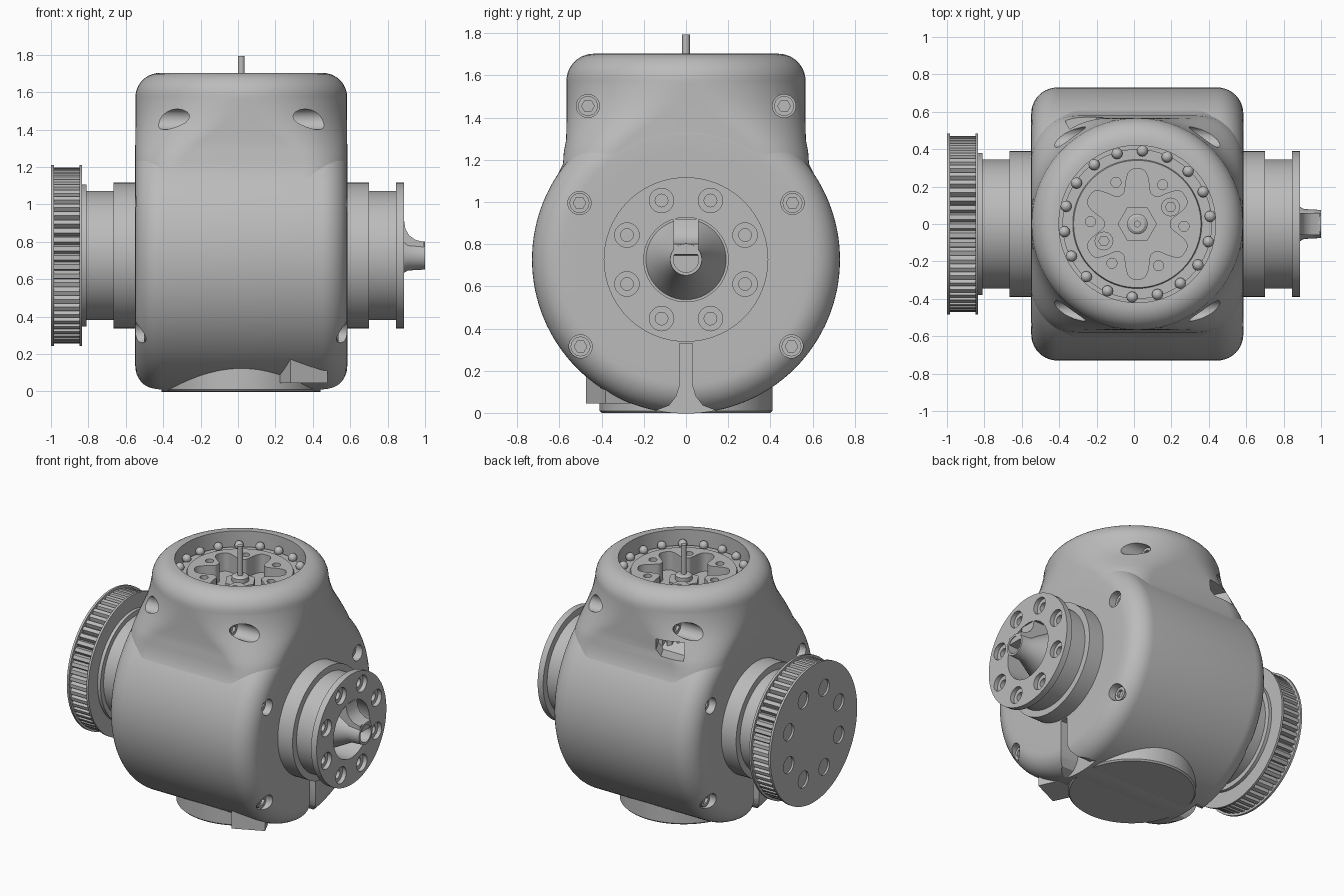
import bpy, bmesh
from math import sin, cos, pi, sqrt, radians, tau
from mathutils import Vector, Matrix

if "Cube" in bpy.data.objects:
    bpy.data.objects.remove(bpy.data.objects["Cube"])

CX = 0.0175      # middle of the housing
CZ = 0.727       # height of the cross axle
HALF = 0.567     # housing half width

grey = bpy.data.materials.new("machined_grey")
grey.use_nodes = True
grey.diffuse_color = (0.5, 0.5, 0.5, 1)
grey.node_tree.nodes["Principled BSDF"].inputs["Base Color"].default_value = (0.5, 0.5, 0.5, 1)


def ring(axis, pos, r, n=64, c=(0, 0)):
    """Closed outline round an axis; r is a number or a function of angle."""
    pts = []
    for i in range(n):
        a = tau * i / n
        q = r(a) if callable(r) else r
        u, v = c[0] + q * cos(a), c[1] + q * sin(a)
        pts.append(Vector((pos, u, v)) if axis == "X" else Vector((u, v, pos)))
    return pts


def rounded(z, hy, r, inset=0, k=16):
    """Horizontal rounded rectangle of the neck."""
    hx, hy, r = HALF - 0.001 - inset, hy - inset, r - inset
    pts = []
    for q, (sx, sy) in enumerate(((1, 1), (-1, 1), (-1, -1), (1, -1))):
        for i in range(k):
            a = pi / 2 * (q + i / (k - 1))
            pts.append(Vector((CX + sx * (hx - r) + r * cos(a), sy * (hy - r) + r * sin(a), z)))
    return pts


def skin(bm, rings):
    rows = [[bm.verts.new(p) for p in rg] for rg in rings]
    n = len(rows[0])
    for a, b in zip(rows, rows[1:]):
        for i in range(n):
            bm.faces.new((a[i], a[(i + 1) % n], b[(i + 1) % n], b[i]))
    bm.faces.new(rows[0])
    bm.faces.new(rows[-1])


def solid(name, *lofts):
    """One object from one or more capped lofts."""
    bm = bmesh.new()
    for rings in lofts:
        skin(bm, rings)
    bmesh.ops.recalc_face_normals(bm, faces=bm.faces)
    me = bpy.data.meshes.new(name)
    bm.to_mesh(me)
    bm.free()
    me.materials.append(grey)
    ob = bpy.data.objects.new(name, me)
    bpy.context.collection.objects.link(ob)
    return ob


def activate(ob):
    bpy.ops.object.select_all(action="DESELECT")
    ob.select_set(True)
    bpy.context.view_layer.objects.active = ob


def cut(ob, *lofts):
    cutter = solid("cutter", *lofts)
    cutter.hide_render = True
    mod = ob.modifiers.new("cut", "BOOLEAN")
    mod.operation, mod.solver, mod.object = "DIFFERENCE", "EXACT", cutter
    activate(ob)
    bpy.ops.object.modifier_apply(modifier=mod.name)
    bpy.data.objects.remove(cutter)


def turned(axis, profile, n=64, c=(0, 0)):
    return [ring(axis, p, r, n, c) for r, p in profile]


def prism(pts, axis, lo, hi):
    """Extrude a flat outline along X or Y."""
    if axis == "X":
        return [[Vector((p, u, v)) for u, v in pts] for p in (lo, hi)]
    return [[Vector((u, p, v)) for u, v in pts] for p in (lo, hi)]


def hexagon(r):
    return lambda a: r * cos(pi / 6) / cos(a % (pi / 3) - pi / 6)


def cogs(lo, hi, count):
    return lambda a: hi if (a * count / tau + 0.01) % 1 < 0.55 else lo


AXLE = (0, CZ)

# Round housing with filleted rims
F = 0.14
steps = [pi / 2 * i / 10 for i in range(11)]
rim = [(0.73 - F + F * sin(a), HALF - F + F * cos(a)) for a in steps]
half = [(0.52, HALF)] + rim
profile = [(r, CX - x) for r, x in half] + [(r, CX + x) for r, x in reversed(half)]
housing = solid("round_housing", turned("X", profile, 128, AXLE))

# Slits that flare out at the foot of both flat sides
edge = [(0.03, 0.33), (0.03, 0.13), (0.045, 0.08), (0.08, 0.035), (0.16, 0.005), (0.17, -0.05)]
slit = edge + [(-y, z) for y, z in reversed(edge)]
cut(housing, prism(slit, "X", 0.44, 0.7), prism(slit, "X", -0.7, -0.41))

# Neck that blends from the housing into a cylinder with an open top
neck_rings = []
for z, r in ((1.06, 0.3), (1.12, 0.25), (1.18, 0.23), (1.24, 0.25), (1.29, 0.29), (1.34, 0.35),
             (1.39, 0.42), (1.44, 0.48), (1.5, 0.53), (1.56, 0.56)):
    flare = sqrt(0.728 ** 2 - (z - CZ) ** 2) if z < 1.45 else 0
    neck_rings.append(rounded(z, max(flare, HALF + 0.02 * max(0, 1 - abs(z - 1.2) / 0.1)), r))
T = 0.13
neck_rings += [rounded(1.703 - T + T * sin(a), HALF, 0.564, T * (1 - cos(a))) for a in steps]
neck_rings += [rounded(z, HALF, 0.564, d) for z, d in ((1.703, 0.147), (1.475, 0.147))]
neck = solid("neck", neck_rings)

# Screw pockets and socket screws on both flat sides
side_spots = [(0.465, 1.455, 0.24), (0.505, 0.995, 0.49), (0.5, 0.315, 0.49)]
drum_holes, neck_holes, screws = [], [], []
for y, z, floor in side_spots:
    for sy in (1, -1):
        for sx in (1, -1):
            c = (sy * y, z)
            hole = turned("X", [(0.055, CX + sx * floor), (0.055, CX + sx * 0.75)], 24, c)
            (neck_holes if z > 1.2 else drum_holes).append(hole)
            x0, x1, x2 = (CX + sx * (floor + d) for d in (-0.02, 0.03, 0.01))
            screws.append([ring("X", x0, 0.047, 24, c), ring("X", x1, 0.047, 24, c),
                           ring("X", x1, hexagon(0.03), 24, c), ring("X", x2, hexagon(0.03), 24, c)])
cut(housing, *drum_holes)

# Window in the back of the neck with a gear behind it
turn = Matrix.Translation((-0.25, 0.53, 1.335)) @ Matrix.Rotation(radians(27), 4, "Z")
pane = [(-0.095, 0.055), (0.095, 0.055), (0.095, -0.02), (0.06, -0.055), (-0.095, -0.055)]
window = [[turn @ p for p in rg] for rg in prism(pane, "Y", -0.15, 0.15)]
cut(neck, *neck_holes, window)
solid("side_screws", *screws)
solid("inner_gear", turned("Z", [(cogs(0.455, 0.49, 48), 1.27), (cogs(0.455, 0.49, 48), 1.4)], 192, (CX, 0)))

# Base disc and the angled block beside it
solid("base_disc", turned("Z", [(0.4, 0), (0.41, 0.01), (0.41, 0.2)], 96, (CX, 0)))
spin = Matrix.Translation((0.28, -0.475, 0)) @ Matrix.Rotation(radians(25), 4, "Z")
block = [(0, 0.045), (0.22, 0.045), (0.22, 0.2), (0, 0.2)]
solid("base_block", [[spin @ p for p in rg] for rg in prism(block, "Y", 0, 0.2)])


def bolt_holes(face, inward):
    """Eight counterbored holes on a circle round the axle."""
    out = []
    for i in range(8):
        a = tau * (i + 0.5) / 8
        c = (0.303 * cos(a), CZ + 0.303 * sin(a))
        steps_in = [(0.058, -0.05), (0.058, 0.03), (0.03, 0.03), (0.03, 0.08)]
        out.append(turned("X", [(r, face + inward * d) for r, d in steps_in], 24, c))
    return out


# Output hub with a conical boss in its bore
hub = solid("output_hub", turned("X", [
    (0.39, 0.5), (0.39, 0.7), (0.345, 0.7), (0.345, 0.845), (0.39, 0.845), (0.39, 0.888),
    (0.2, 0.888), (0.2, 0.7), (0.19, 0.7), (0.08, 0.91), (0.075, 1.0), (0.06, 1.0), (0.06, 0.9)], 96, AXLE))
cut(hub, *bolt_holes(0.888, -1))
web = [(0.71, 0.74), (0.995, 0.75), (0.995, 0.8), (0.95, 0.81), (0.915, 0.835), (0.895, 0.87),
       (0.887, 0.92), (0.71, 0.92)]
solid("boss_web", prism(web, "Y", -0.06, 0.06))

# Drive hub and toothed pulley
solid("drive_hub", turned("X", [(0.39, -0.48), (0.39, -0.665), (0.345, -0.665), (0.345, -0.81),
                                (0.38, -0.81), (0.38, -0.84)], 96, AXLE))
pulley = solid("pulley_body", turned("X", [
    (0.485, -0.833), (0.485, -0.848), (0.44, -0.848), (0.44, -0.985), (0.485, -0.985), (0.485, -1.0)], 96, AXLE))
cut(pulley, *bolt_holes(-1.0, 1))
solid("pulley_teeth", turned("X", [(cogs(0.443, 0.47, 60), -0.986), (cogs(0.443, 0.47, 60), -0.847)], 240, AXLE))

# Gear carrier plate with a six lobed pocket
TOP = (CX, 0)


def lobes(a):
    w = cos(6 * (a - pi / 2))
    return 0.235 + 0.06 * w * (1.5 - 0.5 * w * w)


carrier = solid("carrier_plate", [
    ring("Z", 1.47, 0.4, 144, TOP), ring("Z", 1.6, 0.4, 144, TOP), ring("Z", 1.6, 0.345, 144, TOP),
    ring("Z", 1.615, 0.34, 144, TOP), ring("Z", 1.615, lobes, 144, TOP), ring("Z", 1.485, lobes, 144, TOP)])
around = [(CX + 0.25 * cos(a), 0.25 * sin(a)) for a in (tau * i / 6 - 0.05 for i in range(6))]
cut(carrier, *[turned("Z", [(0.027, 1.55), (0.027, 1.7)], 20, c) for c in around])

# Balls round the mouth
balls = []
for i in range(18):
    a = tau * (i + 0.3) / 18
    c = (CX + 0.392 * cos(a), 0.392 * sin(a))
    balls.append([ring("Z", 1.615 + 0.03 * sin(t), 0.03 * cos(t), 12, c)
                  for t in (pi * (j / 8 - 0.5) * 0.97 for j in range(9))])
solid("bearing_balls", *balls)

# Pocket screws, hex nut and centre shaft
pocket = []
for a in (radians(27), radians(207)):
    c = (CX + 0.2 * cos(a), 0.2 * sin(a))
    pocket.append([ring("Z", 1.48, 0.05, 24, c), ring("Z", 1.54, 0.05, 24, c),
                   ring("Z", 1.54, hexagon(0.028), 24, c), ring("Z", 1.51, hexagon(0.028), 24, c)])
solid("pocket_screws", *pocket)
solid("hex_nut", [ring("Z", z, hexagon(0.105), 24, TOP) for z in (1.48, 1.55)],
      turned("Z", [(0.055, 1.5), (0.055, 1.58), (0.04, 1.59)], 24, TOP))
solid("centre_shaft", turned("Z", [(0.018, 1.48), (0.018, 1.795)], 20, TOP))

# Smooth curved faces, keep hard edges
for ob in list(bpy.context.collection.objects):
    if ob.type == "MESH" and ob.data.materials and ob.data.materials[0] == grey:
        activate(ob)
        bpy.ops.object.shade_smooth_by_angle(angle=radians(30))
